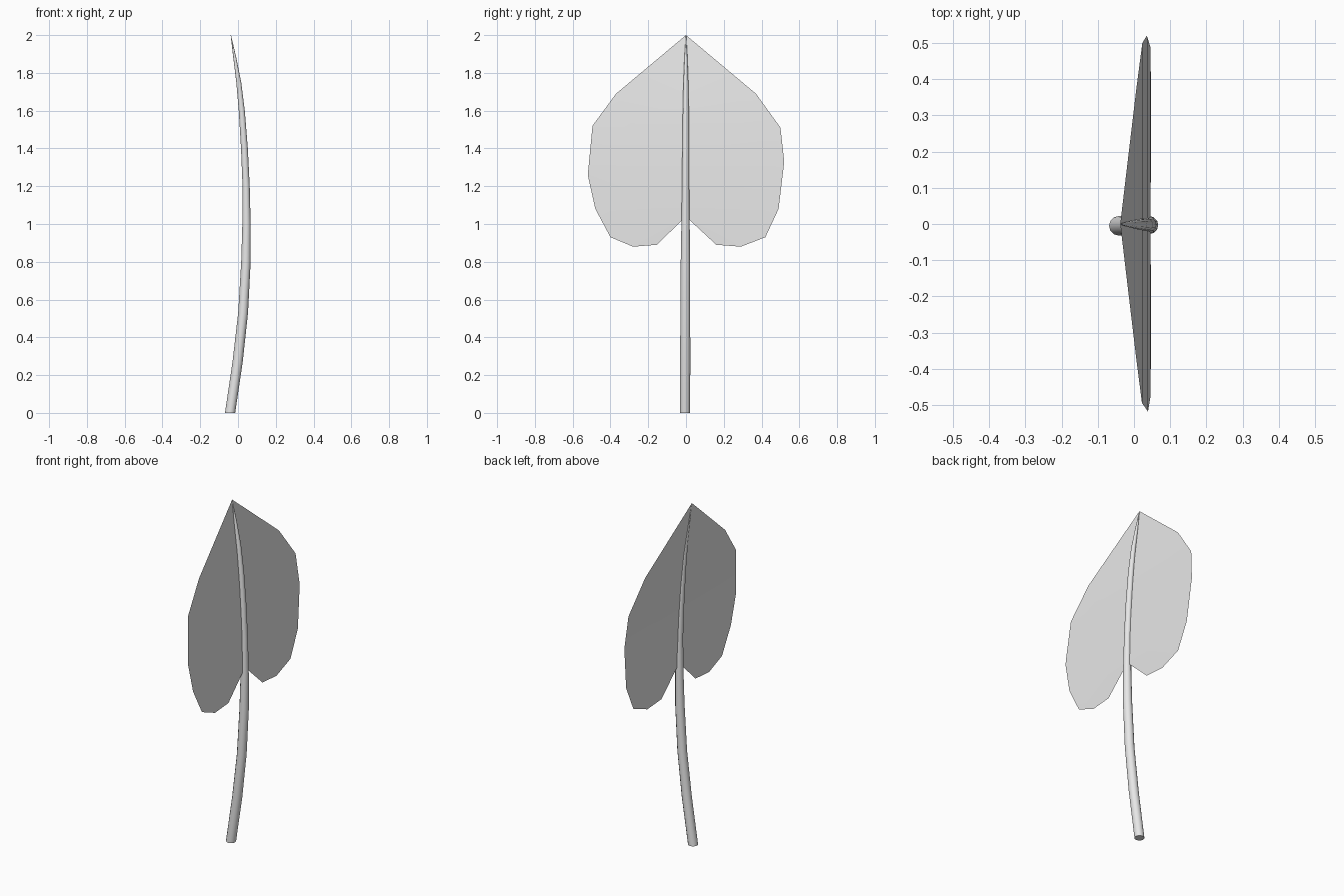
import bpy, bmesh, math

cube = bpy.data.objects.get("Cube")
if cube:
    bpy.data.objects.remove(cube, do_unlink=True)


def material(name, rgb):
    m = bpy.data.materials.new(name)
    m.use_nodes = True
    m.diffuse_color = (*rgb, 1)
    m.node_tree.nodes["Principled BSDF"].inputs["Base Color"].default_value = (*rgb, 1)
    return m


def finish(name, bm, mat, angle):
    mesh = bpy.data.meshes.new(name)
    bm.to_mesh(mesh)
    bm.free()
    ob = bpy.data.objects.new(name, mesh)
    bpy.context.collection.objects.link(ob)
    mesh.materials.append(mat)
    bpy.ops.object.select_all(action='DESELECT')
    ob.select_set(True)
    bpy.context.view_layer.objects.active = ob
    bpy.ops.object.shade_smooth_by_angle(angle=math.radians(angle))
    return ob


grey = material("pale grey", (0.8, 0.8, 0.8))

# Stem: horizontal rings along the bowed path, tapering to the leaf tip (z, x, radius)
path = [(0, -0.042, 0.027), (0.27, -0.002, 0.027), (0.53, 0.027, 0.026),
        (0.8, 0.042, 0.025), (1.0, 0.045, 0.022), (1.2, 0.043, 0.019),
        (1.4, 0.034, 0.018), (1.6, 0.02, 0.016), (1.75, 0.004, 0.013),
        (1.88, -0.017, 0.008), (2.0, -0.038, 0.001)]
SIDES = 12
bm = bmesh.new()
rings = []
for z, x, r in path:
    yc = -0.005 * (1 - z / 2)
    rings.append([bm.verts.new((x + r * math.cos(a), yc + r * math.sin(a), z))
                  for a in (math.tau * i / SIDES for i in range(SIDES))])
for low, high in zip(rings, rings[1:]):
    for i in range(SIDES):
        j = (i + 1) % SIDES
        bm.faces.new((low[i], low[j], high[j], high[i]))
bm.faces.new(rings[0][::-1])
bm.faces.new(rings[-1])
finish("stem", bm, grey, 50)

# Leaf: heart-shaped sheet whose halves meet on the stem, bowed by height
right_edge = [(0.37, 1.69), (0.5, 1.51), (0.52, 1.33), (0.49, 1.08),
              (0.42, 0.93), (0.29, 0.88), (0.16, 0.89), (0.02, 1.02)]
left_edge = [(-0.37, 1.69), (-0.495, 1.52), (-0.52, 1.26), (-0.48, 1.08),
             (-0.4, 0.93), (-0.28, 0.88), (-0.155, 0.89), (-0.02, 1.02)]
bow = [(0.85, 0.047), (1.08, 0.045), (1.3, 0.037), (1.51, 0.023),
       (1.69, 0.006), (2.0, -0.038)]


def bow_x(z):
    for (z0, x0), (z1, x1) in zip(bow, bow[1:]):
        if z <= z1:
            return x0 + (x1 - x0) * (z - z0) / (z1 - z0)
    return bow[-1][1]


bm = bmesh.new()
for edge in (right_edge, left_edge):
    outline = [(0, 2.0)] + edge + [(0, 1.02)]
    if edge is left_edge:
        outline.reverse()
    bm.faces.new([bm.verts.new((0, y, z)) for y, z in outline])
bmesh.ops.remove_doubles(bm, verts=bm.verts, dist=0.001)
bmesh.ops.triangulate(bm, faces=bm.faces)
for z, _ in bow[1:-1]:
    bmesh.ops.bisect_plane(bm, geom=bm.verts[:] + bm.edges[:] + bm.faces[:],
                           plane_co=(0, 0, z), plane_no=(0, 0, 1), dist=0.0005)
for v in bm.verts:
    v.co.x = bow_x(v.co.z)
finish("leaf", bm, grey, 60)
